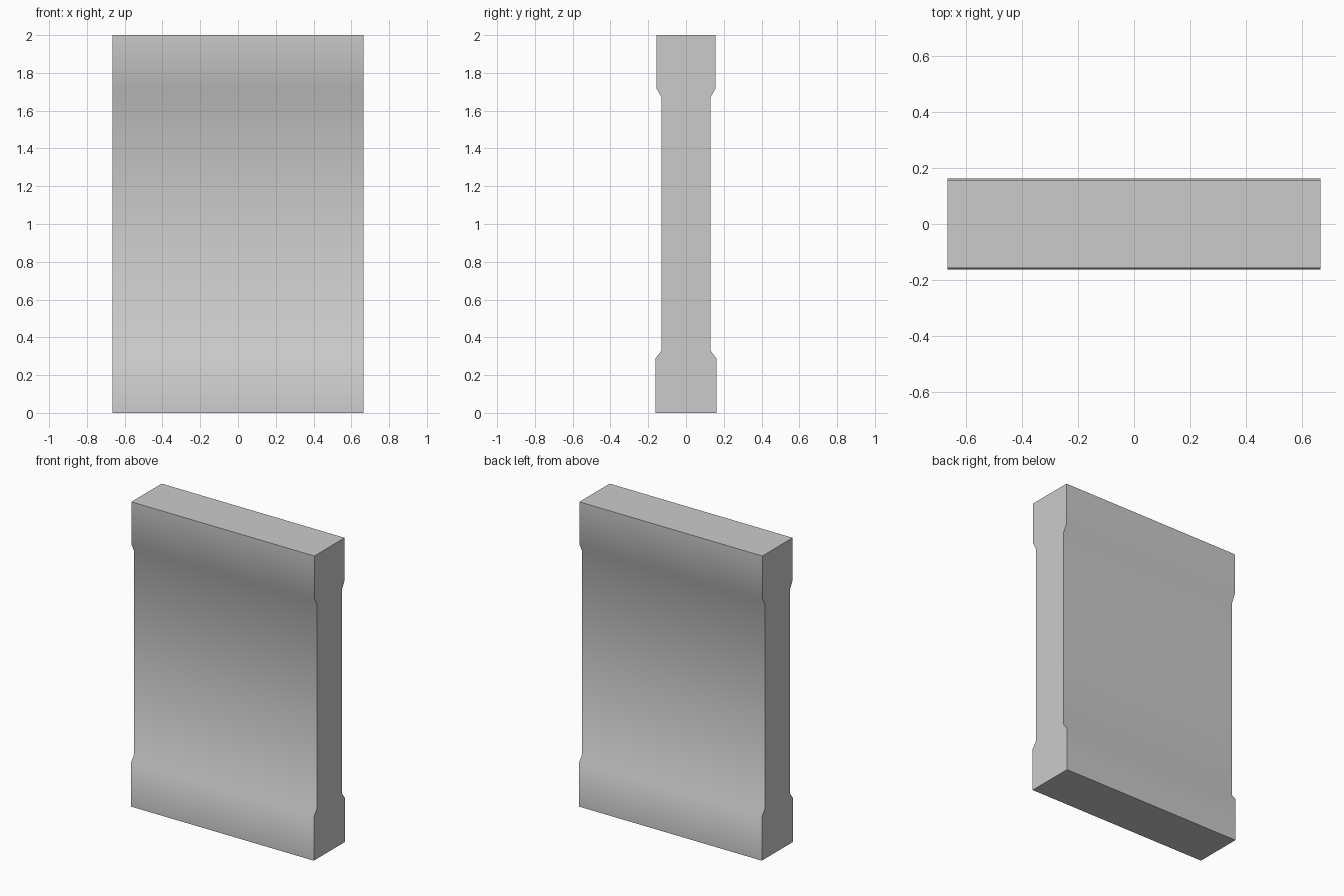
import bpy, bmesh, math

if "Cube" in bpy.data.objects:
    bpy.data.objects.remove(bpy.data.objects["Cube"])

HALF_WIDTH = 0.665
# Half thickness and height up one face: plinth, shaft, capital
PROFILE = [(0.162, 0.0), (0.162, 0.287), (0.13, 0.33),
           (0.13, 1.67), (0.157, 1.72), (0.157, 2.0)]

# Closed outline, mirrored front to back
outline = [(-y, z) for y, z in PROFILE] + [(y, z) for y, z in reversed(PROFILE)]

bm = bmesh.new()
end = bm.faces.new([bm.verts.new((-HALF_WIDTH, y, z)) for y, z in outline])

# Extrude the outline across the width of the wall
result = bmesh.ops.extrude_face_region(bm, geom=[end], use_keep_orig=True)
moved = [v for v in result["geom"] if isinstance(v, bmesh.types.BMVert)]
bmesh.ops.translate(bm, verts=moved, vec=(2 * HALF_WIDTH, 0, 0))
bmesh.ops.recalc_face_normals(bm, faces=bm.faces)

mesh = bpy.data.meshes.new("wall_segment")
bm.to_mesh(mesh)
bm.free()
wall = bpy.data.objects.new("wall_segment", mesh)
bpy.context.collection.objects.link(wall)

# Soft shading over the shoulders, sharp outer edges
bpy.context.view_layer.objects.active = wall
wall.select_set(True)
bpy.ops.object.shade_smooth_by_angle(angle=math.radians(50))
